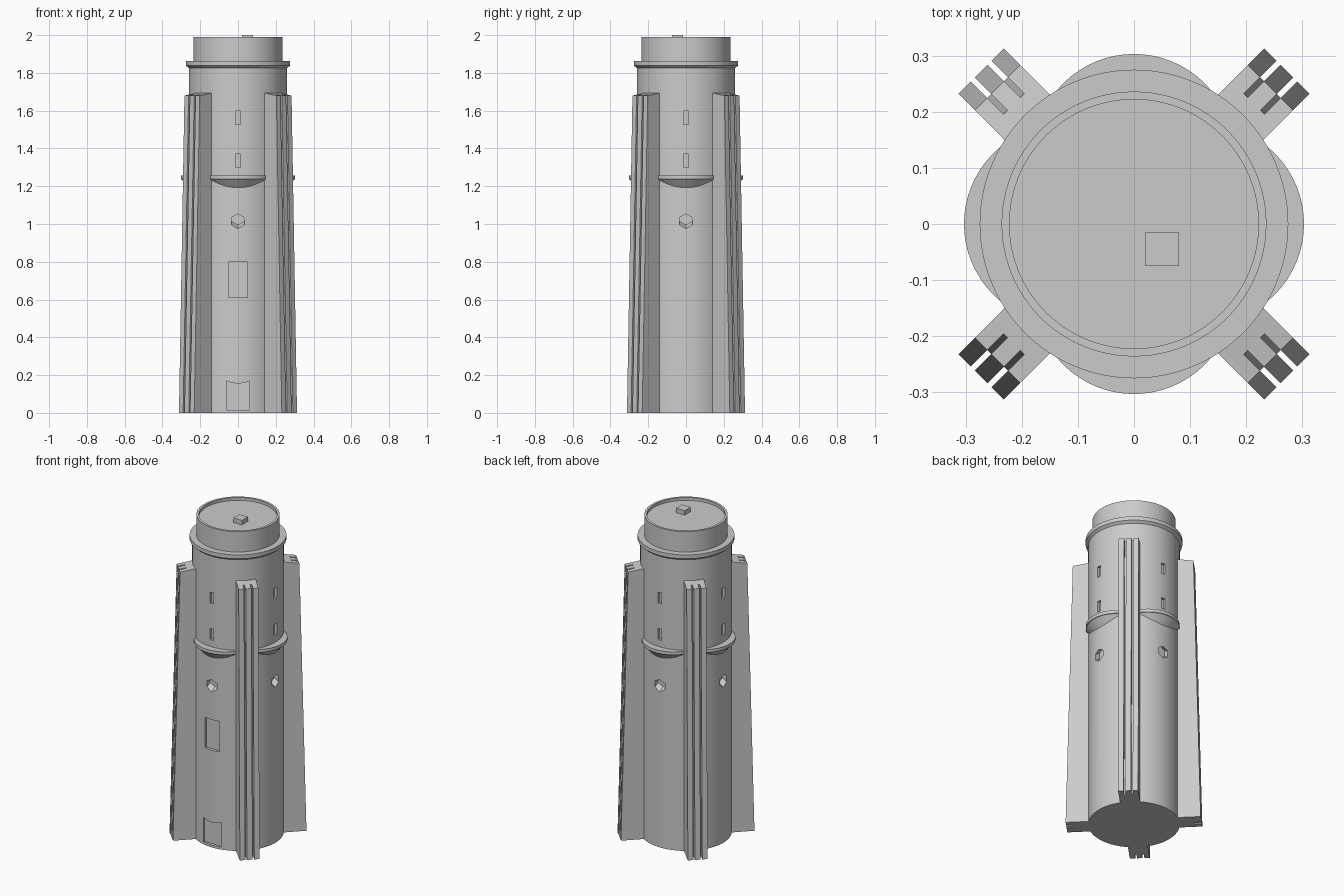
import bpy, bmesh, math
from mathutils import Matrix, Vector

if "Cube" in bpy.data.objects:
    bpy.data.objects.remove(bpy.data.objects["Cube"])

grey = bpy.data.materials.new("light_grey")
grey.diffuse_color = (0.6, 0.6, 0.6, 1)
grey.use_nodes = True
grey.node_tree.nodes["Principled BSDF"].inputs["Base Color"].default_value = grey.diffuse_color


def finish(bm, name, smooth=False):
    bmesh.ops.recalc_face_normals(bm, faces=bm.faces)
    me = bpy.data.meshes.new(name)
    bm.to_mesh(me)
    bm.free()
    me.materials.append(grey)
    ob = bpy.data.objects.new(name, me)
    bpy.context.collection.objects.link(ob)
    if smooth:
        shade(ob)
    return ob


def select(ob):
    bpy.ops.object.select_all(action='DESELECT')
    ob.select_set(True)
    bpy.context.view_layer.objects.active = ob


def shade(ob):
    select(ob)
    bpy.ops.object.shade_smooth_by_angle(angle=math.radians(30))


def loft(bm, a, b, turn=0):
    """Solid between two matching loops, turned about z."""
    rot = Matrix.Rotation(turn, 3, 'Z')
    va = [bm.verts.new(rot @ Vector(p)) for p in a]
    vb = [bm.verts.new(rot @ Vector(p)) for p in b]
    n = len(va)
    bm.faces.new(va)
    bm.faces.new(vb)
    for i in range(n):
        j = (i + 1) % n
        bm.faces.new((va[i], va[j], vb[j], vb[i]))


def lathe(bm, profile, n, centre=(0, 0)):
    """Closed solid of revolution from (radius, z) points, capped at both ends."""
    rings = []
    for r, z in profile:
        rings.append([bm.verts.new((centre[0] + r * math.cos(2 * math.pi * i / n),
                                    centre[1] + r * math.sin(2 * math.pi * i / n), z))
                      for i in range(n)])
    for a, b in zip(rings, rings[1:]):
        for i in range(n):
            j = (i + 1) % n
            bm.faces.new((a[i], a[j], b[j], b[i]))
    bm.faces.new(rings[0])
    bm.faces.new(rings[-1])


# Tower body with collar, narrower top and recessed roof
bm = bmesh.new()
lathe(bm, [(0.26, 0), (0.26, 1.825), (0.275, 1.838), (0.275, 1.862), (0.236, 1.862),
           (0.236, 1.99), (0.222, 1.99), (0.222, 1.972)], 96)
body = finish(bm, "tower_body")

# Cutters for the recessed windows, ports and front panels
bm = bmesh.new()


def recess(w, z0, z1, back, turn=0, slope=0.0):
    """Box cut in the front wall; slope raises its top edge inwards."""
    def loop(x):
        return [(x, -0.3, z0), (x, back, z0),
                (x, back, z1 + slope * (back + 0.26)), (x, -0.3, z1 - slope * 0.04)]
    loft(bm, loop(-w), loop(w), turn)


for k in range(4):
    turn = k * math.pi / 2
    recess(0.0135, 1.528, 1.597, -0.245, turn)
    recess(0.0135, 1.30, 1.37, -0.245, turn)

    def hexagon(y):
        return [(0.039 * math.sin(i * math.pi / 3), y,
                 1.014 + 0.6 * (y + 0.26) + 0.039 * math.cos(i * math.pi / 3))
                for i in range(6)]
    loft(bm, hexagon(-0.3), hexagon(-0.228), turn)
recess(0.05, 0.61, 0.80, -0.243)
recess(0.061, 0.015, 0.156, -0.243, slope=1.8)
cutter = finish(bm, "recess_cutter")
cutter.hide_render = True

mod = body.modifiers.new("recesses", 'BOOLEAN')
mod.operation = 'DIFFERENCE'
mod.solver = 'EXACT'
mod.object = cutter
select(body)
bpy.ops.object.modifier_apply(modifier=mod.name)
bpy.data.objects.remove(cutter)
shade(body)

# Small box on the roof
bm = bmesh.new()
base = [(0.02, -0.075), (0.08, -0.075), (0.08, -0.015), (0.02, -0.015)]
loft(bm, [(x, y, 1.965) for x, y in base], [(x, y, 2.0) for x, y in base])
finish(bm, "roof_box")

# Four tapering buttress fins, each with three ribs and two slots
RIB, HALF, SLOT = 0.016, 0.057, 0.041


def fin_section(outer):
    g = HALF - 0.031          # inner edge of the side ribs
    s = outer - SLOT
    return [(0.2, -HALF), (outer, -HALF), (outer, -g), (s, -g), (s, -RIB), (outer, -RIB),
            (outer, RIB), (s, RIB), (s, g), (outer, g), (outer, HALF), (0.2, HALF)]


for k in range(4):
    bm = bmesh.new()
    loft(bm, [(r, t, 0) for r, t in fin_section(0.385)],
         [(r, t, 1.695 - 0.16 * (r - 0.25)) for r, t in fin_section(0.344)],
         math.pi / 4 + k * math.pi / 2)
    finish(bm, f"buttress_fin_{k + 1}")

# Four bowed balconies with conical undersides
for k in range(4):
    a = k * math.pi / 2
    bm = bmesh.new()
    lathe(bm, [(0.13, 1.186), (0.171, 1.235), (0.178, 1.237), (0.178, 1.257)], 64,
          (0.125 * math.cos(a), 0.125 * math.sin(a)))
    finish(bm, f"balcony_{k + 1}", True)
